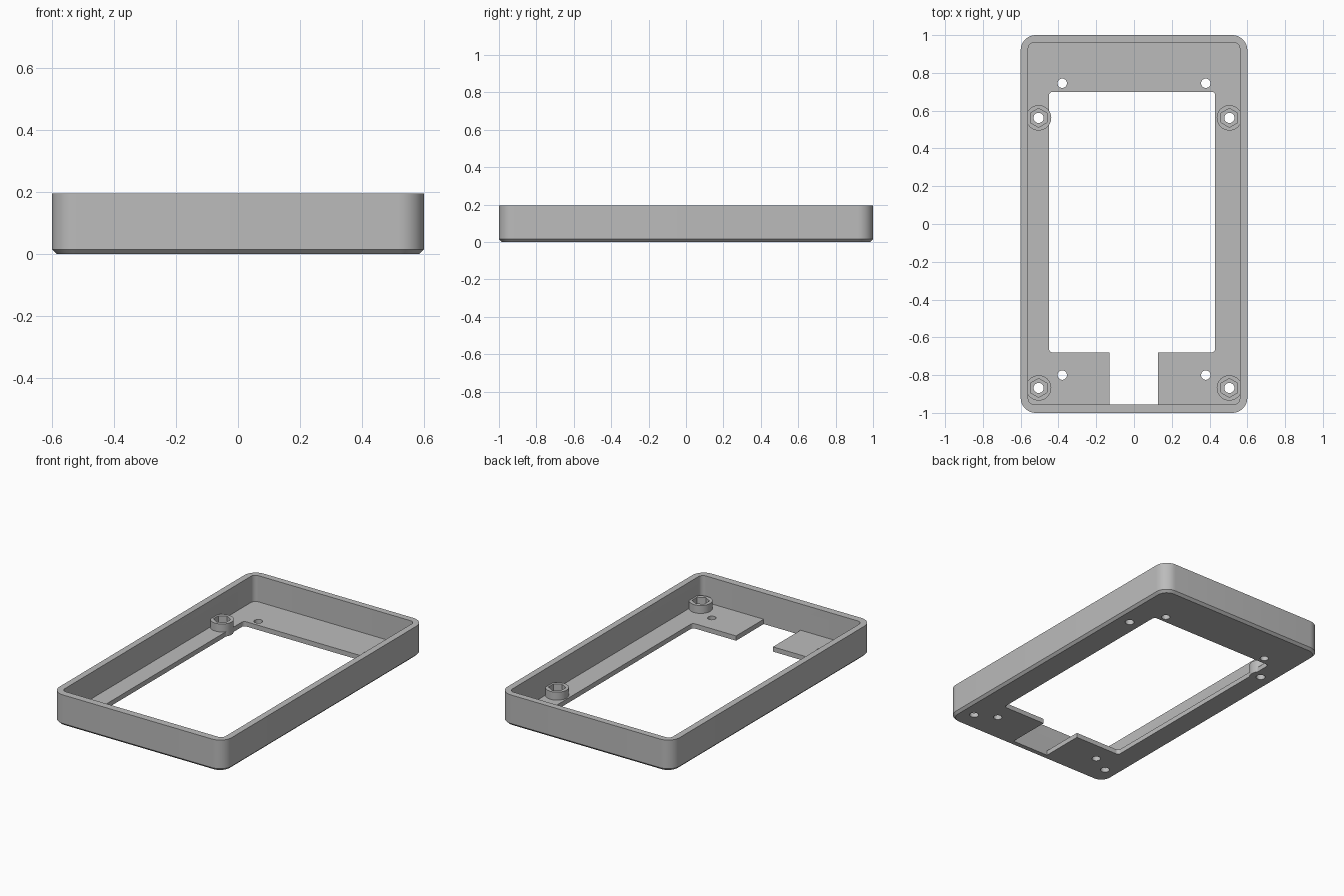
import bpy, bmesh, math

cube = bpy.data.objects.get("Cube")
if cube:
    bpy.data.objects.remove(cube, do_unlink=True)

GREY = (0.5, 0.5, 0.5)
mat = bpy.data.materials.new("plain grey")
mat.use_nodes = True
mat.diffuse_color = (*GREY, 1)
mat.node_tree.nodes["Principled BSDF"].inputs["Base Color"].default_value = (*GREY, 1)

FLOOR, TOP = 0.03, 0.195
CHAMFER = 0.015


def rounded_rect(x0, x1, y0, y1, r, steps=10):
    """Counter-clockwise outline with rounded corners."""
    corners = [(x1 - r, y1 - r), (x0 + r, y1 - r), (x0 + r, y0 + r), (x1 - r, y0 + r)]
    points = []
    for quarter, (cx, cy) in enumerate(corners):
        for i in range(steps + 1):
            a = math.pi / 2 * (quarter + i / steps)
            points.append((cx + r * math.cos(a), cy + r * math.sin(a)))
    return points


def polygon(x, y, r, sides):
    """Regular outline with one corner towards +y."""
    turns = [math.pi / 2 + math.tau * i / sides for i in range(sides)]
    return [(x + r * math.cos(a), y + r * math.sin(a)) for a in turns]


def loft(name, layers):
    """Solid through (outline, z) layers, capped at both ends."""
    bm = bmesh.new()
    rings = [[bm.verts.new((x, y, z)) for x, y in outline] for outline, z in layers]
    for low, high in zip(rings, rings[1:]):
        for i in range(len(low)):
            j = (i + 1) % len(low)
            bm.faces.new((low[i], low[j], high[j], high[i]))
    bm.faces.new(rings[0][::-1])
    bm.faces.new(rings[-1])
    mesh = bpy.data.meshes.new(name)
    bm.to_mesh(mesh)
    bm.free()
    mesh.materials.append(mat)
    obj = bpy.data.objects.new(name, mesh)
    bpy.context.collection.objects.link(obj)
    return obj


def prism(name, outline, z0, z1):
    return loft(name, [(outline, z0), (outline, z1)])


def combine(target, tool, operation):
    """Apply a boolean and discard the tool."""
    mod = target.modifiers.new(operation, "BOOLEAN")
    mod.operation, mod.solver, mod.object = operation, "EXACT", tool
    bpy.context.view_layer.objects.active = target
    bpy.ops.object.modifier_apply(modifier=mod.name)
    bpy.data.objects.remove(tool, do_unlink=True)


# Outer body with chamfered underside
base = rounded_rect(-0.6 + CHAMFER, 0.6 - CHAMFER, -1 + CHAMFER, 1 - CHAMFER, 0.065)
side = rounded_rect(-0.6, 0.6, -1, 1, 0.08)
tray = loft("bezel_tray", [(base, 0), (side, CHAMFER), (side, TOP)])

# Cavity, window and cable slot
combine(tray, prism("cavity", rounded_rect(-0.56, 0.56, -0.955, 0.96, 0.03), FLOOR, 0.3), "DIFFERENCE")
combine(tray, prism("window", rounded_rect(-0.45, 0.43, -0.68, 0.7, 0.02), -0.1, 0.1), "DIFFERENCE")
slot = [(-0.13, -0.955), (0.127, -0.955), (0.127, -0.6), (-0.13, -0.6)]
combine(tray, prism("slot", slot, -0.1, 0.1), "DIFFERENCE")

# Nut bosses with hexagonal pockets and screw holes
for x in (-0.505, 0.505):
    for y in (-0.868, 0.562):
        combine(tray, prism("boss", polygon(x, y, 0.067, 40), 0, 0.08), "UNION")
        combine(tray, prism("nut_pocket", polygon(x, y, 0.05, 6), FLOOR, 0.2), "DIFFERENCE")
        combine(tray, prism("screw_hole", polygon(x, y, 0.027, 24), -0.1, 0.1), "DIFFERENCE")

# Mounting holes in the floor
for x in (-0.38, 0.38):
    for y in (-0.8, 0.745):
        combine(tray, prism("mount_hole", polygon(x, y, 0.025, 24), -0.1, 0.1), "DIFFERENCE")

bpy.ops.object.select_all(action="DESELECT")
tray.select_set(True)
bpy.context.view_layer.objects.active = tray
bpy.ops.object.shade_smooth_by_angle(angle=math.radians(30))
